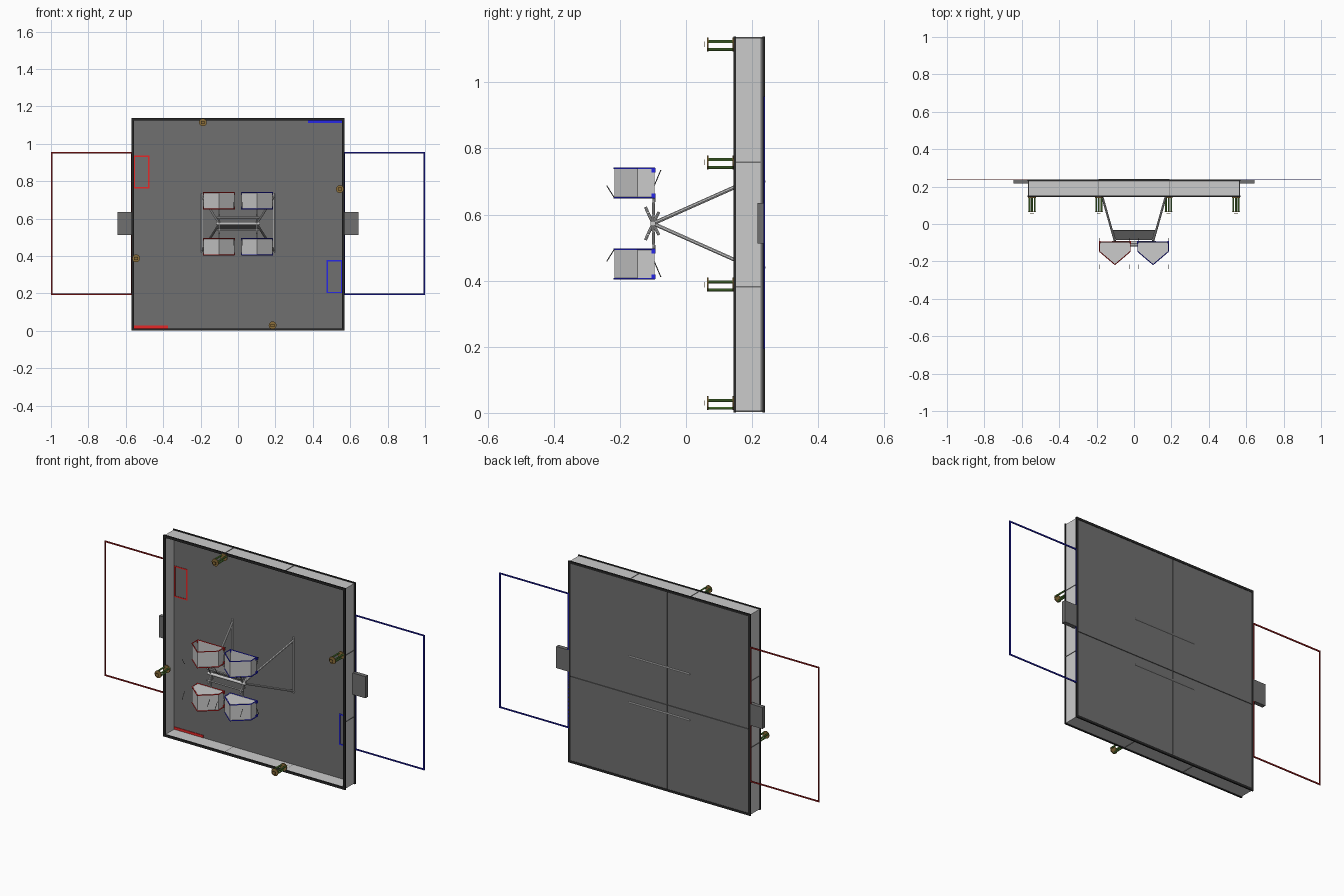
import bpy, bmesh, math
from mathutils import Vector

if "Cube" in bpy.data.objects:
    bpy.data.objects.remove(bpy.data.objects["Cube"])

ZC = 0.57      # height of the field centre
HALF = 0.565   # half width of the field


def material(name, rgb):
    m = bpy.data.materials.new(name)
    m.diffuse_color = (*rgb, 1)
    m.use_nodes = True
    m.node_tree.nodes["Principled BSDF"].inputs["Base Color"].default_value = m.diffuse_color
    return m


DARK = material("dark_grey", (0.16, 0.16, 0.16))
BLACK = material("black", (0.02, 0.02, 0.02))
RED = material("red", (0.8, 0.02, 0.02))
BLUE = material("blue", (0.02, 0.02, 0.8))
DEEP_RED = material("deep_red", (0.3, 0.01, 0.01))
DEEP_BLUE = material("deep_blue", (0.01, 0.01, 0.35))
GREEN = material("green", (0.12, 0.3, 0.05))
BROWN = material("brown", (0.25, 0.15, 0.04))


def finish(name, bm, mat=None):
    bmesh.ops.recalc_face_normals(bm, faces=bm.faces)
    me = bpy.data.meshes.new(name)
    bm.to_mesh(me)
    bm.free()
    ob = bpy.data.objects.new(name, me)
    bpy.context.collection.objects.link(ob)
    if mat:
        me.materials.append(mat)
    return ob


def add_box(bm, x0, x1, y0, y1, z0, z1):
    vs = bmesh.ops.create_cube(bm, size=1)["verts"]
    for v in vs:
        v.co = Vector(((x0 + x1) / 2 + v.co.x * (x1 - x0),
                       (y0 + y1) / 2 + v.co.y * (y1 - y0),
                       (z0 + z1) / 2 + v.co.z * (z1 - z0)))


def box(name, *ext, mat=None):
    bm = bmesh.new()
    add_box(bm, *ext)
    return finish(name, bm, mat)


def add_rod(bm, a, b, r, sides=8):
    a, b = Vector(a), Vector(b)
    d = b - a
    vs = bmesh.ops.create_cone(bm, cap_ends=True, segments=sides, radius1=r,
                               radius2=r, depth=d.length)["verts"]
    q = Vector((0, 0, 1)).rotation_difference(d)
    for v in vs:
        v.co = q @ v.co + (a + b) / 2


def rods(name, pairs, r, mat=None, sides=8):
    bm = bmesh.new()
    for a, b in pairs:
        add_rod(bm, a, b, r, sides)
    return finish(name, bm, mat)


def frame(name, x0, x1, z0, z1, y0, y1, t, mat=None):
    """Rectangular border made of four strips, lying in the x-z plane."""
    bm = bmesh.new()
    add_box(bm, x0, x0 + t, y0, y1, z0, z1)
    add_box(bm, x1 - t, x1, y0, y1, z0, z1)
    add_box(bm, x0 + t, x1 - t, y0, y1, z0, z0 + t)
    add_box(bm, x0 + t, x1 - t, y0, y1, z1 - t, z1)
    return finish(name, bm, mat)


# floor: a sheet with four backing panels that leave narrow seams
lo, hi = ZC - HALF, ZC + HALF
box("floor_sheet", -HALF, HALF, 0.226, 0.233, lo, hi, mat=DARK)
sx, sz, g = -0.05, 0.49, 0.002
for i, (x0, x1) in enumerate(((-HALF, sx - g), (sx + g, HALF))):
    for j, (z0, z1) in enumerate(((lo, sz - g), (sz + g, hi))):
        box(f"floor_panel_{i}{j}", x0, x1, 0.233, 0.237, z0, z1, mat=DARK)

# perimeter wall with dark edge rails and panel joints
frame("wall", -HALF, HALF, lo, hi, 0.147, 0.236, 0.008)
R = HALF + 0.004
for n, y in (("front", 0.144), ("back", 0.231)):
    frame(n + "_wall_rail", -R, R, ZC - R, ZC + R, y, y + 0.008, 0.013, BLACK)
bm = bmesh.new()
for s in (-1, 1):
    for t in (-0.188, 0.188):
        e, f = sorted((s * (HALF - 0.008), s * (HALF + 0.002)))
        add_box(bm, e, f, 0.15, 0.232, ZC + t - 0.002, ZC + t + 0.002)
        add_box(bm, t - 0.002, t + 0.002, 0.15, 0.232, ZC + e, ZC + f)
finish("wall_joints", bm, DARK)

# parts that repeat by a half turn about the field centre
for s, n, bright, deep in ((-1, "red", RED, DEEP_RED), (1, "blue", BLUE, DEEP_BLUE)):
    def span(a, b):
        return sorted((s * a, s * b))
    box(n + "_side_tab", *span(HALF, 0.645), 0.216, 0.239, 0.513, 0.635, mat=DARK)
    frame(n + "_outer_zone", *span(HALF, 1.0), 0.193, 0.957, 0.235, 0.239, 0.008, deep)
    zc = ZC - s * 0.28
    frame(n + "_corner_zone", *span(0.474, 0.557), zc - 0.088, zc + 0.088,
          0.224, 0.227, 0.007, bright)
    zt = ZC + s * 0.549
    box(n + "_start_line", *span(0.375, 0.557), 0.223, 0.227,
        zt - 0.007, zt + 0.007, mat=bright)

# flag posts: three green rods between end plates, one on each wall
for i, (x, z) in enumerate(((-0.188, 1.115), (0.545, 0.758), (0.185, 0.03), (-0.545, 0.388))):
    pts = [(x + 0.016 * math.cos(a), z + 0.016 * math.sin(a))
           for a in (math.radians(k) for k in (30, 150, 270))]
    rods(f"post_rods_{i}", [((px, 0.065, pz), (px, 0.15, pz)) for px, pz in pts], 0.0045, GREEN)
    rods(f"post_plates_{i}", [((x, 0.063, z), (x, 0.068, z)),
                              ((x, 0.14, z), (x, 0.146, z))], 0.021, BROWN, 12)
    box(f"post_tip_{i}", x - 0.01, x + 0.01, 0.054, 0.056, z - 0.008, z + 0.008, mat=BROWN)

# A-frame legs, base bars and rear cross bars
legs, bases = [], []
AX = (-0.1, 0.573)   # y and z of the pivot axle
for s in (-1, 1):
    for t in (-1, 1):
        legs.append(((s * 0.1, AX[0], AX[1]), (s * 0.192, 0.226, AX[1] + t * 0.145)))
    bases.append(((s * 0.192, 0.222, 0.42), (s * 0.192, 0.222, 0.735)))
    bases.append(((-0.19, 0.236, ZC + s * 0.13), (0.19, 0.236, ZC + s * 0.13)))
rods("support_legs", legs, 0.006)
rods("base_bars", bases, 0.005)

# sloping gusset plates between the upper ends of the legs
for n, t in (("upper", 1), ("lower", -1)):
    bm = bmesh.new()
    pts = [(-0.12, -0.035, AX[1] + t * 0.029), (0.12, -0.035, AX[1] + t * 0.029),
           (0.103, -0.085, AX[1] + t * 0.007), (-0.103, -0.085, AX[1] + t * 0.007)]
    bm.faces.new([bm.verts.new(p) for p in pts])
    ob = finish(n + "_gusset", bm, DARK)
    ob.modifiers.new("thickness", "SOLIDIFY").thickness = 0.004

# pivot axle and swinging arms
rods("axle", [((-0.118, *AX), (0.118, *AX))], 0.008, None, 12)
arms = []
for s in (-1, 1):
    x = s * 0.1
    for t in (-1, 1):
        arms += [((x, *AX), (x, -0.097, AX[1] + t * 0.08)),
                 ((x, *AX), (x, -0.123, AX[1] + t * 0.05)),
                 ((x, *AX), (x, -0.082, AX[1] + t * 0.035))]
    arms.append(((-0.115, -0.115, AX[1] + s * 0.033), (0.115, -0.115, AX[1] + s * 0.033)))
rods("swing_arms", arms, 0.0045)

# four five-sided bins, open at the outer end, with coloured rims
PROFILE = [(-0.082, -0.096), (0.082, -0.096), (0.082, -0.147), (0.0, -0.217), (-0.082, -0.147)]
for s, c, mat in ((-1, "red", RED), (1, "blue", BLUE)):
    for t, n in ((1, "upper"), (-1, "lower")):
        z_in, z_out = AX[1] + t * 0.078, AX[1] + t * 0.167
        cx = s * 0.102
        inner = [(cx + x, y, z_in) for x, y in PROFILE]
        outer = [(cx + x, y, z_out) for x, y in PROFILE]
        bm = bmesh.new()
        a = [bm.verts.new(p) for p in inner]
        b = [bm.verts.new(p) for p in outer]
        bm.faces.new(a)
        for k in range(5):
            m = (k + 1) % 5
            bm.faces.new((a[k], a[m], b[m], b[k]))
        ob = finish(f"{c}_{n}_bin", bm)
        ob.modifiers.new("thickness", "SOLIDIFY").thickness = 0.003
        edges = [(p[k], p[(k + 1) % 5]) for p in (inner, outer) for k in range(5)]
        rods(f"{c}_{n}_bin_rim", edges, 0.0028, mat, 6)
        # corner clips and thin guide wires
        bm = bmesh.new()
        for x in (-0.082, 0.082):
            for z in (z_in + t * 0.006, z_out - t * 0.006):
                add_box(bm, cx + x - 0.004, cx + x + 0.004, -0.105, -0.092, z - 0.007, z + 0.007)
        finish(f"{c}_{n}_bin_clips", bm, mat)
        wires = []
        for x in (s * 0.182, s * 0.024):
            wires += [((x, -0.24, z_in + t * 0.037), (x, -0.217, z_in)),
                      ((x, -0.076, z_out - t * 0.005), (x, -0.096, z_in + t * 0.037))]
        rods(f"{c}_{n}_guide_wires", wires, 0.0015, DARK, 6)
